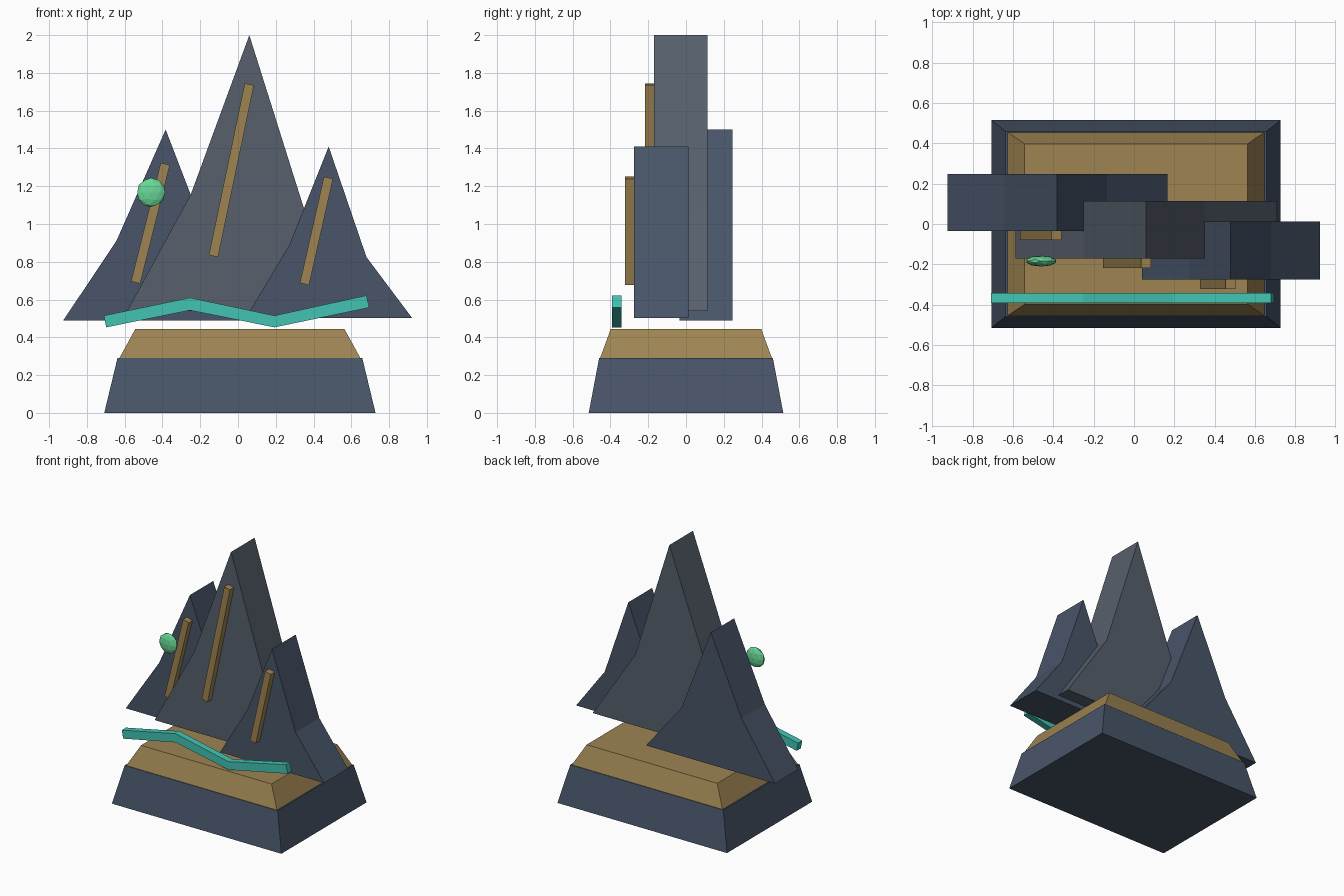
import bpy, bmesh, math

if "Cube" in bpy.data.objects:
    bpy.data.objects.remove(bpy.data.objects["Cube"])


def material(name, color):
    m = bpy.data.materials.new(name)
    m.diffuse_color = (*color, 1)
    m.use_nodes = True
    m.node_tree.nodes["Principled BSDF"].inputs["Base Color"].default_value = m.diffuse_color
    return m


slate = material("slate", (0.065, 0.09, 0.14))
stone = material("stone", (0.095, 0.115, 0.15))
gold = material("gold", (0.34, 0.23, 0.085))
teal = material("teal", (0.055, 0.55, 0.45))
green = material("green", (0.14, 0.68, 0.31))


def finish(name, bm, mat):
    bmesh.ops.recalc_face_normals(bm, faces=bm.faces)
    mesh = bpy.data.meshes.new(name)
    bm.to_mesh(mesh)
    bm.free()
    mesh.materials.append(mat)
    obj = bpy.data.objects.new(name, mesh)
    bpy.context.collection.objects.link(obj)
    return obj


def loft(name, ring_a, ring_b, mat):
    """Closed solid between two matching rings of points."""
    bm = bmesh.new()
    a = [bm.verts.new(p) for p in ring_a]
    b = [bm.verts.new(p) for p in ring_b]
    bm.faces.new(a)
    bm.faces.new(b)
    for i in range(len(a)):
        j = (i + 1) % len(a)
        bm.faces.new((a[i], a[j], b[j], b[i]))
    return finish(name, bm, mat)


def slab(name, profile, y0, y1, mat):
    """Front-view (x, z) profile extruded from y0 to y1."""
    return loft(name, [(x, y0, z) for x, z in profile],
                [(x, y1, z) for x, z in profile], mat)


def tier(name, z0, z1, half0, half1, mat):
    """Tapered rectangular block."""
    ring = lambda h, z: [(0.01 + sx * h[0], sy * h[1], z)
                         for sx, sy in ((-1, -1), (1, -1), (1, 1), (-1, 1))]
    return loft(name, ring(half0, z0), ring(half1, z1), mat)


def bar(name, p, q, y0, y1, width=0.05):
    """Slanted strip between two front-view points."""
    dx, dz = q[0] - p[0], q[1] - p[1]
    k = width / 2 / math.hypot(dx, dz)
    nx, nz = -dz * k, dx * k
    slab(name, [(p[0] + nx, p[1] + nz), (p[0] - nx, p[1] - nz),
                (q[0] - nx, q[1] - nz), (q[0] + nx, q[1] + nz)], y0, y1, gold)


# Stepped plinth
tier("plinth_lower", 0, 0.29, (0.718, 0.515), (0.648, 0.46), slate)
tier("plinth_upper", 0.29, 0.445, (0.638, 0.455), (0.553, 0.398), gold)

# Three peaks
slab("peak_left", [(-0.926, 0.488), (-0.643, 0.912), (-0.383, 1.5),
                   (-0.135, 0.855), (0.165, 0.488)], -0.035, 0.247, slate)
slab("peak_centre", [(-0.587, 0.54), (-0.25, 1.157), (0.06, 2.0),
                     (0.35, 1.08), (0.71, 0.54)], -0.17, 0.115, stone)
slab("peak_right", [(0.04, 0.502), (0.272, 0.89), (0.48, 1.41),
                    (0.68, 0.825), (0.922, 0.502)], -0.275, 0.012, slate)

# Inlaid strips on the peak fronts
bar("strip_left", (-0.542, 0.69), (-0.385, 1.318), -0.08, -0.035)
bar("strip_centre", (-0.13, 0.83), (0.06, 1.74), -0.218, -0.17)
bar("strip_right", (0.352, 0.682), (0.479, 1.245), -0.323, -0.275)

# Zigzag ribbon across the front
slab("ribbon", [(-0.71, 0.515), (-0.254, 0.61), (0.193, 0.515), (0.68, 0.622),
                (0.695, 0.557), (0.193, 0.453), (-0.254, 0.543), (-0.698, 0.453)],
     -0.392, -0.342, teal)

# Flattened faceted gem
bm = bmesh.new()
bmesh.ops.create_icosphere(bm, subdivisions=2, radius=0.077)
gem = finish("gem", bm, green)
gem.scale = (1, 0.35, 1)
gem.location = (-0.46, -0.184, 1.167)
